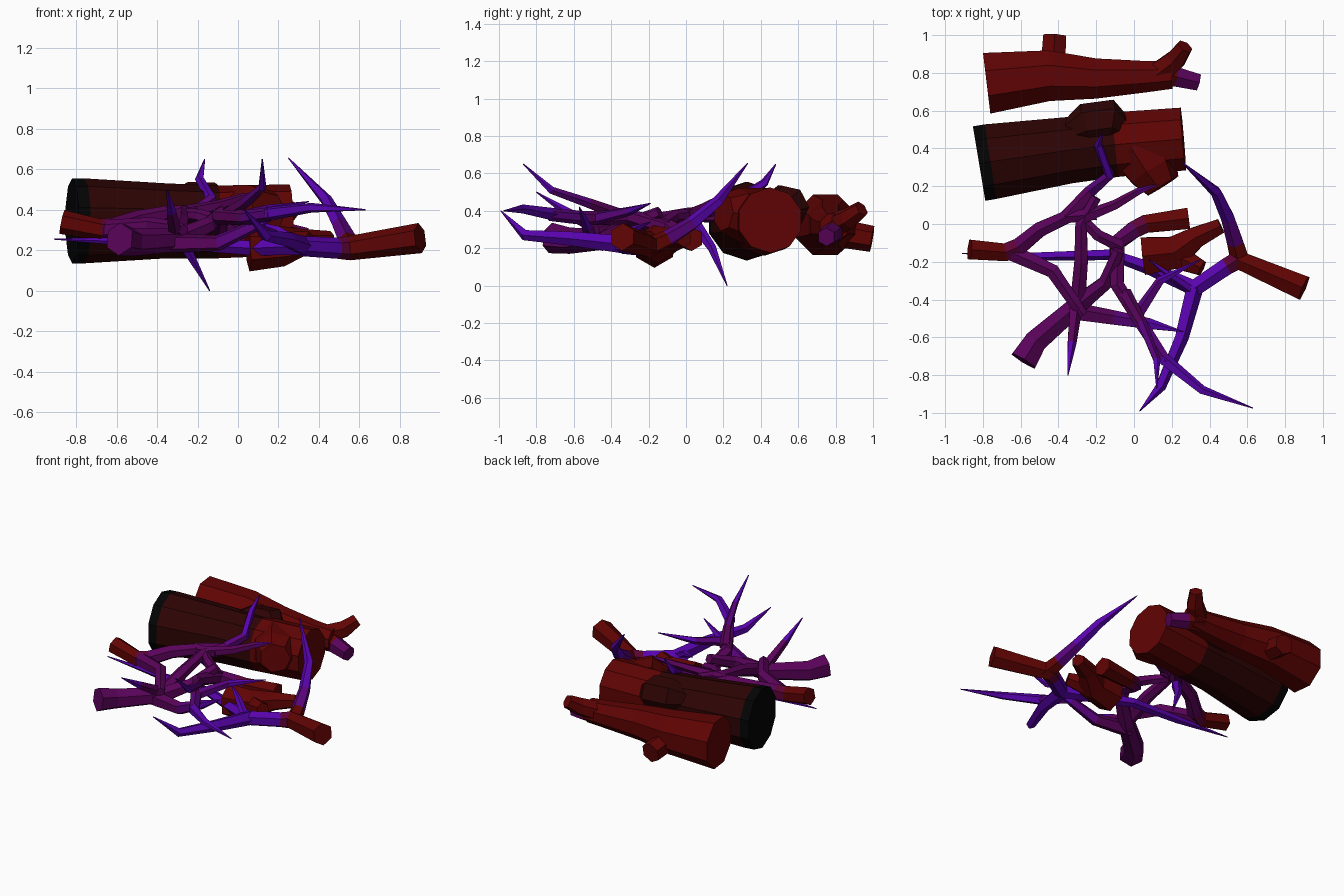
import bpy
import bmesh
from math import cos, sin, tau
from mathutils import Vector

default_cube = bpy.data.objects.get("Cube")
if default_cube:
    bpy.data.objects.remove(default_cube, do_unlink=True)


def make_material(name, red, green, blue):
    mat = bpy.data.materials.new(name)
    mat.use_nodes = True
    colour = (red, green, blue, 1)
    mat.diffuse_color = colour
    shader = next(n for n in mat.node_tree.nodes if n.type == "BSDF_PRINCIPLED")
    shader.inputs["Base Color"].default_value = colour
    shader.inputs["Roughness"].default_value = 1
    return mat


BLACK = make_material("charred black", .001, .001, .001)
DARK = make_material("dark bark", .026, .001, .001)
RED = make_material("red bark", .115, .001, .001)
WINE = make_material("wine bark", .105, .001, .035)
PLUM = make_material("plum bark", .1, .001, .1)
PURPLE = make_material("purple bark", .1, .001, .2)
VIOLET = make_material("violet twig", .1, .001, .42)


def limb(name, points, radii, colours, sides=6):
    """Faceted tube along points. Two radii taper evenly; the last colour carries on."""
    points = [Vector(p) for p in points]
    count = len(points)
    if len(radii) != count:
        first, last = radii
        radii = [first + (last - first) * i / (count - 1) for i in range(count)]
    mesh = bpy.data.meshes.new(name)
    slots = list(dict.fromkeys(colours))
    for mat in slots:
        mesh.materials.append(mat)
    bm = bmesh.new()
    rings = []
    for i, point in enumerate(points):
        ahead = points[min(i + 1, count - 1)] - point
        behind = point - points[max(i - 1, 0)]
        axis = (ahead.normalized() + behind.normalized()).normalized()
        across = axis.cross(Vector((0, 0, 1))).normalized()
        up = across.cross(axis)
        angles = [tau * (k + .5) / sides for k in range(sides)]
        rings.append([bm.verts.new(point + radii[i] * (across * cos(a) + up * sin(a)))
                      for a in angles])
    for i in range(count - 1):
        slot = slots.index(colours[min(i, len(colours) - 1)])
        for k in range(sides):
            n = (k + 1) % sides
            face = bm.faces.new((rings[i][k], rings[i][n], rings[i + 1][n], rings[i + 1][k]))
            face.material_index = slot
    bm.faces.new(rings[0]).material_index = 0
    bm.faces.new(rings[-1]).material_index = slot
    bmesh.ops.recalc_face_normals(bm, faces=bm.faces)
    bm.to_mesh(mesh)
    bm.free()
    obj = bpy.data.objects.new(name, mesh)
    bpy.context.collection.objects.link(obj)
    return obj


def twig(name, points, thickness, colours=(VIOLET,)):
    """Thin limb that stays stout for most of its length and ends in a point."""
    last = len(points) - 1
    radii = [thickness * (1 - .6 * i / last) for i in range(last)] + [.003]
    return limb(name, points, radii, colours, sides=5)


# Large charred log with two knots
limb("large_log",
     [(-.82, .32, .345), (-.76, .33, .345), (-.35, .39, .345), (-.1, .42, .34), (.26, .45, .35)],
     (.21, .21, .185, .18, .175), (BLACK, DARK, DARK, RED), sides=10)
limb("large_log_front_knot", [(.03, .4, .36), (.1, .28, .385), (.15, .2, .39)],
     (.17, .14, .1), (RED,), sides=7)
limb("large_log_back_knot", [(-.4, .45, .4), (-.25, .52, .42), (-.13, .54, .42), (-.03, .48, .38)],
     (.05, .12, .12, .06), (DARK,), sides=7)

# Small log with a stub and a forked end
limb("small_log",
     [(-.78, .745, .325), (-.45, .785, .325), (-.2, .77, .32), (.06, .78, .31), (.2, .79, .31)],
     (.175, .145, .115, .09, .08), (RED,), sides=8)
limb("small_log_stub", [(-.43, .82, .28), (-.42, .995, .25)], (.075, .07), (RED,))
limb("small_log_upper_fork", [(.12, .79, .32), (.22, .87, .36), (.27, .94, .41)],
     (.07, .06, .045), (RED,))
limb("small_log_lower_fork", [(.12, .8, .3), (.22, .78, .28), (.34, .75, .26)],
     (.07, .06, .05), (RED, PLUM))

# Short broken chunk in the middle
limb("chunk", [(.05, -.17, .21), (.22, -.15, .22), (.33, -.07, .24), (.46, -.01, .25)],
     (.115, .1, .065, .045), (RED,))
limb("chunk_fork", [(.2, -.16, .21), (.36, -.235, .25)], (.08, .045), (RED,))

# Right branch with its violet arms
limb("right_branch", [(.9, -.34, .26), (.55, -.19, .21), (.49, -.225, .21), (.32, -.34, .22)],
     (.075, .06, .052, .05), (RED, WINE, VIOLET))
twig("right_branch_tall_arm",
     [(.57, -.21, .2), (.54, -.1, .25), (.5, .03, .33), (.435, .17, .45), (.25, .33, .655)],
     .056, (RED, PURPLE, VIOLET))
twig("right_branch_front_arm",
     [(.32, -.33, .22), (.25, -.6, .25), (.14, -.86, .27), (.03, -.99, .4)], .05)
twig("right_branch_long_arm",
     [(.33, -.34, .22), (.08, -.23, .21), (-.12, -.16, .22), (-.5, -.17, .24), (-.91, -.155, .255)],
     .045)
twig("right_branch_inner_twig", [(.3, -.35, .23), (.2, -.28, .3), (.08, -.19, .34)], .03)

# Left branch with its plum arms
limb("left_branch", [(-.87, -.135, .34), (-.68, -.15, .3), (-.61, -.12, .31), (-.5, -.03, .35),
                     (-.35, .04, .38), (-.2, .05, .39)],
     (.06, .055, .052, .046, .04, .032), (RED, WINE, PLUM))
limb("left_branch_front_arm", [(-.65, -.15, .3), (-.43, -.25, .32), (-.32, -.41, .31),
                               (-.27, -.48, .3)], (.05, .03), (PLUM,))
twig("left_branch_tall_arm", [(-.36, .03, .38), (-.23, .17, .37), (-.13, .26, .45),
                              (-.19, .42, .55), (-.165, .48, .65)],
     .042, (PLUM, PURPLE, VIOLET))
twig("left_branch_drooping_twig", [(-.32, .04, .34), (-.25, .14, .2), (-.14, .22, 0)], .035)
twig("left_branch_back_twig", [(-.25, .04, .39), (-.1, .1, .42), (.02, .17, .46), (.13, .21, .49)],
     .035, (PLUM, PLUM, PURPLE))

# Front left branch, spreading into a net of arms
limb("front_branch", [(-.585, -.725, .255), (-.52, -.62, .24), (-.3, -.43, .25),
                      (-.15, -.31, .32), (-.08, -.14, .39)],
     (.082, .07, .057, .043, .034), (PLUM,))
limb("front_branch_back_arm", [(-.3, -.44, .26), (-.28, -.2, .34), (-.28, 0, .38),
                               (-.2, .14, .4)], (.047, .03), (PLUM,))
twig("front_branch_side_arm", [(-.35, -.46, .235), (-.1, -.5, .235), (.08, -.53, .32),
                               (.26, -.57, .42)], .052, (PLUM, PURPLE, VIOLET))
twig("front_branch_short_twig", [(-.31, -.44, .28), (-.33, -.63, .39), (-.35, -.8, .5)],
     .037, (PLUM, VIOLET))

# Back branch curling forward into long spikes
limb("back_branch", [(.29, .03, .25), (.06, 0, .25), (0, -.03, .27), (-.09, -.1, .31),
                     (-.09, -.32, .37), (.04, -.53, .36), (.17, -.73, .38)],
     (.065, .055, .052, .048, .042, .038, .034), (RED, WINE, PLUM, PLUM, PLUM, PURPLE))
twig("back_branch_long_spike", [(.15, -.71, .38), (.36, -.88, .41), (.63, -.975, .4)], .036)
twig("back_branch_tall_spike", [(-.05, -.36, .38), (.04, -.52, .44), (.12, -.72, .51),
                                (.12, -.87, .65)], .035, (PLUM, PURPLE, VIOLET))
twig("back_branch_side_spike", [(.02, -.48, .36), (.14, -.3, .4), (.35, -.19, .44)],
     .035, (PURPLE, VIOLET))
limb("back_branch_cross_arm", [(-.07, -.12, .33), (-.19, -.06, .37), (-.29, .04, .38)],
     (.038, .03), (PLUM,))
